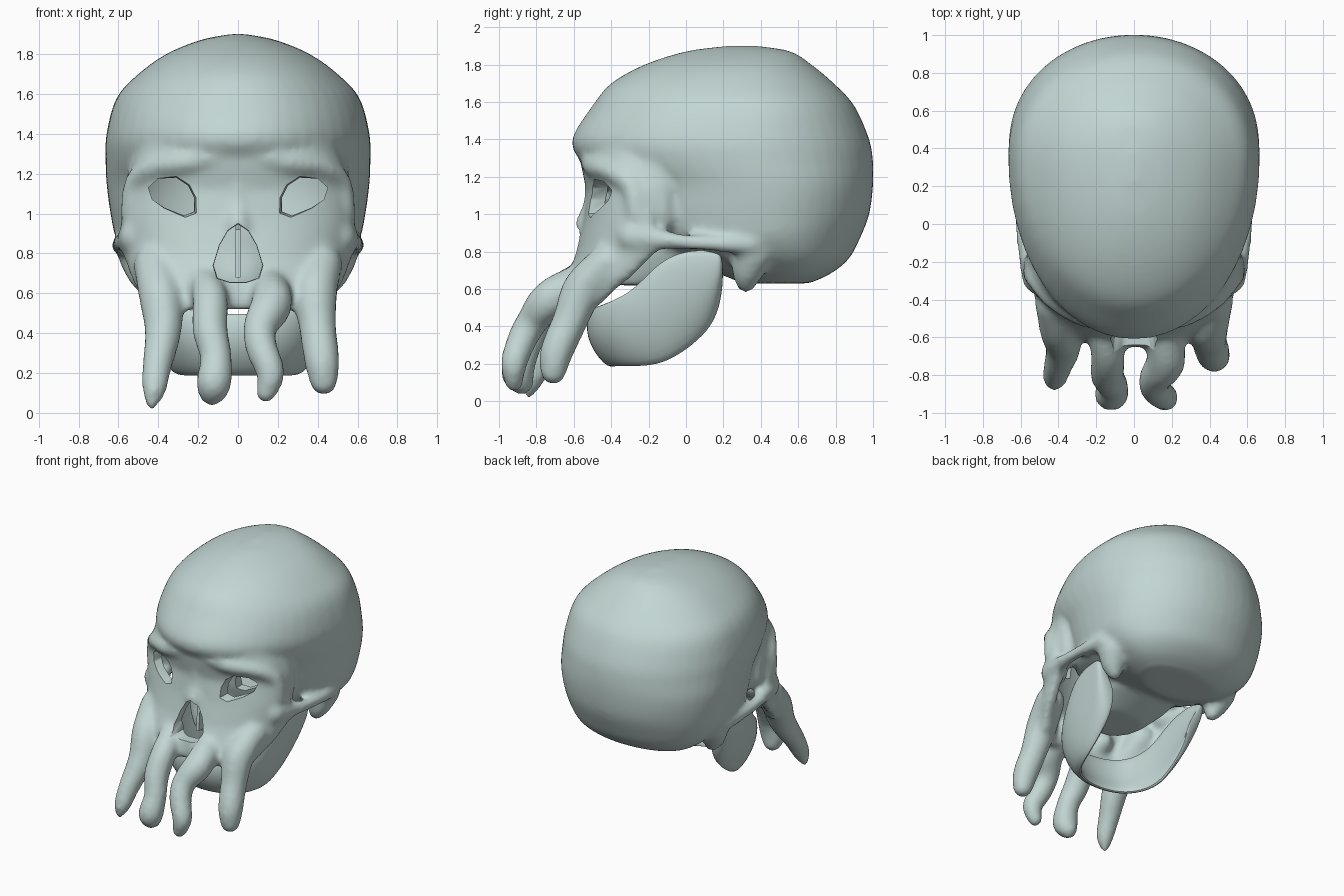
import bpy, bmesh, math
from mathutils import Vector

if "Cube" in bpy.data.objects:
    bpy.data.objects.remove(bpy.data.objects["Cube"])

bone = bpy.data.materials.new("pale_bone")
bone.use_nodes = True
bone.diffuse_color = (0.54, 0.67, 0.65, 1)
bone.node_tree.nodes["Principled BSDF"].inputs["Base Color"].default_value = (0.54, 0.67, 0.65, 1)


def loft(bm, rings):
    """Skin a stack of equal closed rings and cap both ends."""
    rows = [[bm.verts.new(p) for p in ring] for ring in rings]
    n = len(rows[0])
    for a, b in zip(rows, rows[1:]):
        for i in range(n):
            bm.faces.new((a[i], a[(i + 1) % n], b[(i + 1) % n], b[i]))
    bm.faces.new(rows[0])
    bm.faces.new(rows[-1])


def spline(pts, steps):
    """Smooth curve through four-number points."""
    p = [Vector(q) for q in pts]
    p = [2 * p[0] - p[1]] + p + [2 * p[-1] - p[-2]]
    out = []
    for a, b, c, d in zip(p, p[1:], p[2:], p[3:]):
        for i in range(steps):
            t = i / steps
            out.append(0.5 * (2 * b + (c - a) * t + (2 * a - 5 * b + 4 * c - d) * t ** 2
                              + (3 * b - a - 3 * c + d) * t ** 3))
    return out + [p[-2]]


def bent(v, e):
    return math.copysign(abs(v) ** (2 / e), v)


def egg(z, w, f, b, n=48):
    """Horizontal egg slice, widest toward the back."""
    c = f + 0.6 * (b - f)
    ring = []
    for i in range(n):
        a = 2 * math.pi * i / n
        s = bent(math.sin(a), 2.05)
        ring.append((w * bent(math.cos(a), 2.05), c + s * ((b - c) if s > 0 else (c - f)), z))
    return ring


def crescent(z, w, f, b, e, t=0.075, n=28):
    """Horizontal slice of the face shell, open behind."""
    def arc(w, f):
        return [(w * bent(math.cos(math.pi * i / n), e),
                 b - (b - f) * bent(math.sin(math.pi * i / n), e), z) for i in range(n + 1)]
    return arc(w, f) + arc(w - t, f + t)[::-1]


def limb(bm, pts):
    """Organic limb along a smooth path of (x, y, z, radius) points."""
    for q in spline(pts, 8):
        ball = bmesh.ops.create_icosphere(bm, subdivisions=2, radius=max(q[3], 0.01) + 0.008)
        bmesh.ops.translate(bm, verts=ball["verts"], vec=q.to_3d())


def finish(bm, name):
    bmesh.ops.recalc_face_normals(bm, faces=bm.faces)
    me = bpy.data.meshes.new(name)
    bm.to_mesh(me)
    bm.free()
    me.materials.append(bone)
    ob = bpy.data.objects.new(name, me)
    bpy.context.collection.objects.link(ob)
    return ob


def bake(ob):
    """Apply all modifiers and shade smooth."""
    bpy.context.view_layer.update()
    dg = bpy.context.evaluated_depsgraph_get()
    me = bpy.data.meshes.new_from_object(ob.evaluated_get(dg))
    ob.modifiers.clear()
    ob.data = me
    me.materials.clear()
    me.materials.append(bone)
    bpy.ops.object.select_all(action='DESELECT')
    bpy.context.view_layer.objects.active = ob
    ob.select_set(True)
    bpy.ops.object.shade_smooth_by_angle(angle=math.radians(45))


# Cranium slices: height, half width, front, back
slices = [(1.9, .04, .22, .38), (1.87, .19, .0, .56), (1.8, .36, -.22, .67),
          (1.7, .5, -.4, .79), (1.58, .61, -.5, .9), (1.4, .66, -.61, .98),
          (1.28, .665, -.56, 1.0), (1.15, .66, -.42, 1.0), (1.0, .64, -.38, .98),
          (.87, .61, -.3, .93), (.76, .53, -.05, .87), (.68, .42, .18, .77), (.63, .3, .3, .66)]
bm = bmesh.new()
loft(bm, [egg(*s) for s in spline(slices, 4)])

# Face shell
loft(bm, [crescent(*s) for s in [
    (1.36, .48, -.56, -.25, 2), (1.25, .53, -.56, -.23, 2), (1.12, .57, -.53, -.2, 1.9),
    (.96, .59, -.55, -.18, 2.1), (.8, .58, -.59, -.16, 2.2), (.66, .53, -.64, -.3, 2.3),
    (.58, .48, -.65, -.4, 2.3), (.52, .45, -.65, -.45, 2.3)]])

# Skull base joining the palate to the cranium
loft(bm, [egg(z, w, f, b) for z, w, f, b in [
    (.95, .3, -.38, .3), (.8, .34, -.38, .3), (.7, .28, -.4, .2), (.62, .2, -.4, -.05)]])

# Brow, temple, cheek arch and mastoid on both sides
for s in (1, -1):
    limb(bm, [(.05 * s, -.51, 1.3, .05), (.25 * s, -.49, 1.26, .055), (.42 * s, -.4, 1.23, .05),
              (.51 * s, -.29, 1.15, .055), (.53 * s, -.26, 1.0, .055)])
    limb(bm, [(.4 * s, -.18, 1.32, .12), (.44 * s, -.15, 1.15, .12), (.46 * s, -.14, 1.0, .1)])
    limb(bm, [(.5 * s, -.28, .88, .09), (.56 * s, -.14, .865, .05), (.59 * s, .02, .85, .035),
              (.59 * s, .22, .84, .04), (.57 * s, .35, .84, .05)])
    limb(bm, [(.49 * s, .36, .8, .11), (.47 * s, .33, .7, .08), (.45 * s, .32, .63, .045)])

# Nose bridge
limb(bm, [(0, -.47, 1.22, .06), (0, -.49, 1.05, .055), (0, -.53, .94, .06)])

# Four hanging tentacles
for path in (
    [(-.42, -.42, .74, .1), (-.39, -.56, .59, .105), (-.375, -.65, .42, .09),
     (-.405, -.76, .24, .07), (-.42, -.82, .12, .055), (-.435, -.84, .03, .015)],
    [(.42, -.42, .74, .1), (.39, -.55, .6, .105), (.4, -.62, .43, .09),
     (.42, -.69, .27, .085), (.43, -.71, .16, .065)],
    [(-.17, -.55, .68, .07), (-.14, -.7, .57, .085), (-.14, -.8, .42, .085),
     (-.11, -.86, .28, .075), (-.12, -.9, .16, .085), (-.13, -.88, .1, .06)],
    [(.15, -.55, .66, .08), (.17, -.72, .55, .1), (.11, -.82, .43, .08),
     (.12, -.88, .32, .075), (.165, -.92, .2, .065), (.14, -.92, .1, .045)],
):
    limb(bm, path)

skull = finish(bm, "skull")
remesh = skull.modifiers.new("fuse", 'REMESH')
remesh.mode = 'VOXEL'
remesh.voxel_size = 0.02
soften = skull.modifiers.new("soften", 'SMOOTH')
soften.iterations = 10

# Cutters: brain cavity, eye sockets, nose opening
bm = bmesh.new()
loft(bm, [egg(z - .06, w - .07, f + .08, b - .07) for z, w, f, b in spline(slices[2:9], 4)])
cutters = [finish(bm, "cavity_cutter")]


def prism(bm, outline, centre, stations):
    """Extrude a front outline along y with a scale at each station."""
    cx, cz = centre
    loft(bm, [[(cx + (x - cx) * k, y, cz + (z - cz) * k) for x, z in outline] for y, k in stations])


eye = [(.45, 1.13), (.4, 1.175), (.31, 1.18), (.25, 1.14), (.22, 1.08),
       (.22, 1.01), (.27, .99), (.37, 1.03), (.43, 1.07)]
bm = bmesh.new()
for s in (1, -1):
    prism(bm, [(x * s, z) for x, z in eye], (.33 * s, 1.09), [(-.75, 1.35), (-.43, 1), (.0, 1)])
cutters.append(finish(bm, "eye_cutter"))

half = [(.05, .91), (.09, .84), (.12, .74), (.1, .68), (.04, .66)]
bm = bmesh.new()
prism(bm, [(0, .945)] + half + [(-x, z) for x, z in half[::-1]], (0, .78), [(-.9, 1.1), (-.4, 1)])
cutters.append(finish(bm, "nose_cutter"))

for c in cutters:
    c.hide_render = True
    m = skull.modifiers.new(c.name, 'BOOLEAN')
    m.operation = 'DIFFERENCE'
    m.solver = 'EXACT'
    m.object = c
bake(skull)
for c in cutters:
    bpy.data.objects.remove(c)

# Thin septum inside the nose
bm = bmesh.new()
loft(bm, [[(x, -.5, .68), (x, -.35, .68), (x, -.35, .95), (x, -.48, .92)] for x in (-.012, .012)])
bake(finish(bm, "nasal_septum"))

# Lower jaw: x, y, low edge, high edge from hinge to chin, then mirrored
side = [(.47, .2, .6, .78), (.47, .16, .42, .81), (.46, .06, .31, .82), (.45, -.06, .23, .8),
        (.43, -.17, .19, .73), (.39, -.28, .18, .6), (.32, -.4, .18, .54), (.19, -.48, .18, .51)]
path = side + [(0, -.51, .18, .5)] + [(-x, y, a, b) for x, y, a, b in side[::-1]]
rings = []
for i, (x, y, lo, hi) in enumerate(path):
    p, q = path[max(i - 1, 0)], path[min(i + 1, len(path) - 1)]
    d = Vector((q[0] - p[0], q[1] - p[1], 0)).normalized()
    out = Vector((d.y, -d.x, 0)) * -0.035
    low = Vector((x * .74, y + 0.2 * max(0, -y), lo))
    mid, top = Vector((x * .93, y, (lo + hi) / 2)), Vector((x, y, hi))
    rings.append([low + out, mid + out * 1.3, top + out * .6, top - out * .6, mid - out, low - out])
bm = bmesh.new()
loft(bm, rings)
jaw = finish(bm, "lower_jaw")
jaw.modifiers.new("round", 'SUBSURF').levels = 2
bake(jaw)
